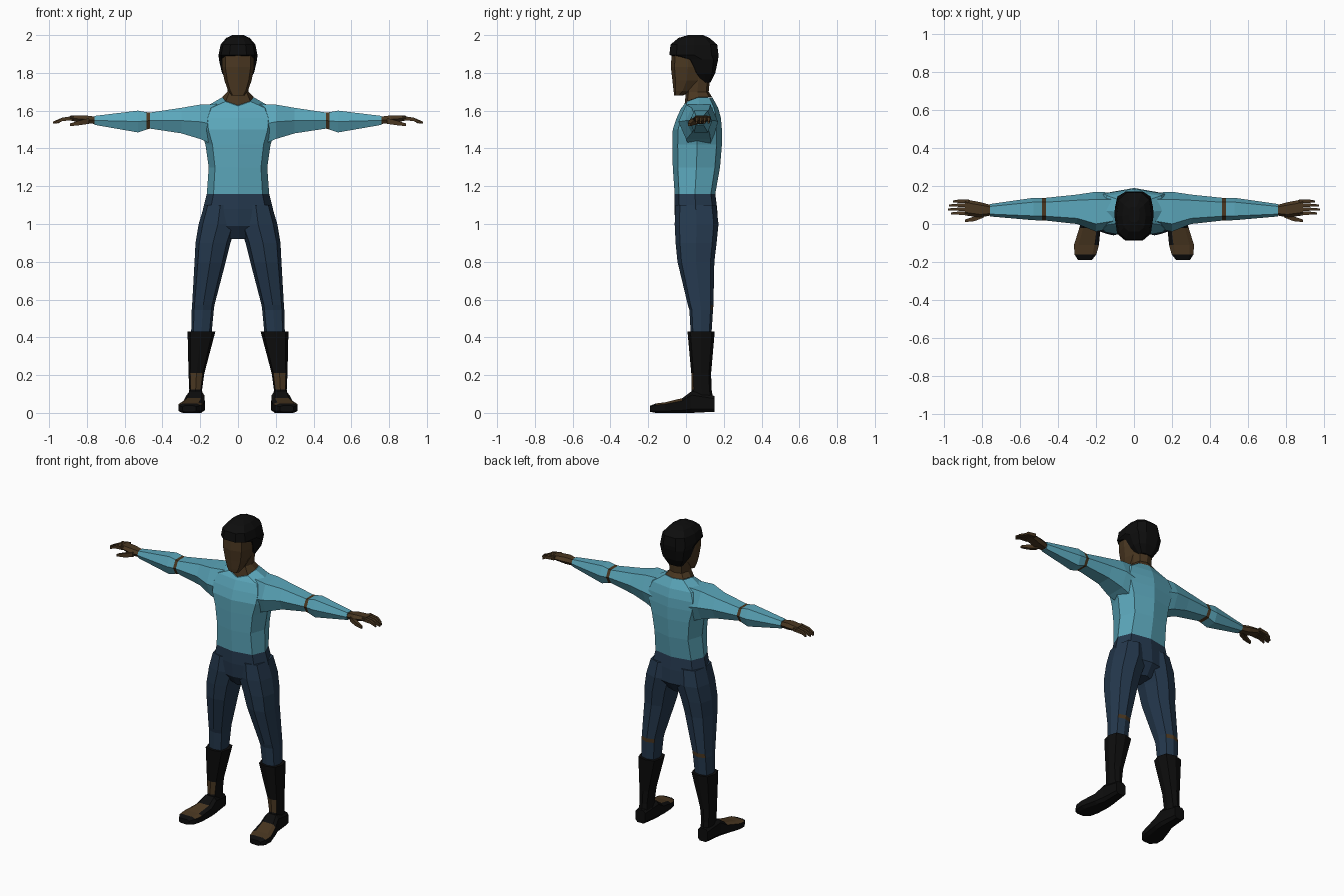
import bpy, bmesh, math


def material(name, rgb):
    m = bpy.data.materials.new(name)
    m.diffuse_color = (*rgb, 1)
    return m


SHIRT = material("shirt_blue", (0.105, 0.385, 0.495))
NAVY = material("trouser_navy", (0.018, 0.040, 0.075))
SKIN = material("brown_skin", (0.068, 0.038, 0.015))
BLACK = material("black", (0.004, 0.004, 0.004))


def loft(name, axis, rings, mats, n=8, half=False, power=0.7, side=1, rule=None):
    """Skin rings (pos, a0, a1, b0, b1[, front dip]); a, b are the other two axes in xyz order."""
    ang = [2 * math.pi * (i + (0.5 if half else 0)) / n for i in range(n)]
    sp = lambda v: math.copysign(abs(v) ** power, v) if abs(v) > 1e-6 else 0.0
    cs = [(sp(math.cos(t)), sp(math.sin(t))) for t in ang]
    mc, ms = max(abs(c) for c, s in cs), max(abs(s) for c, s in cs)
    bm = bmesh.new()
    loops = []
    for pos, a0, a1, b0, b1, *dip in rings:
        row = []
        for c, s in cs:
            a = (a0 + a1) / 2 + (a1 - a0) / 2 * c / mc
            b = (b0 + b1) / 2 + (b1 - b0) / 2 * s / ms
            p = pos - (dip[0] * max(0, -s / ms) ** 3 if dip else 0)
            x, y, z = {"x": (p, a, b), "y": (a, p, b), "z": (a, b, p)}[axis]
            row.append(bm.verts.new((x * side, y, z)))
        loops.append(row)
    for lo, hi in zip(loops, loops[1:]):
        for i in range(n):
            j = (i + 1) % n
            bm.faces.new((lo[i], lo[j], hi[j], hi[i]))
    bm.faces.new(loops[0])
    bm.faces.new(loops[-1])
    bmesh.ops.recalc_face_normals(bm, faces=bm.faces)
    bm.normal_update()
    if rule:
        for f in bm.faces:
            f.material_index = int(rule(f.calc_center_median(), f.normal))
    me = bpy.data.meshes.new(name)
    bm.to_mesh(me)
    bm.free()
    for m in mats:
        me.materials.append(m)
    ob = bpy.data.objects.new(name, me)
    bpy.context.collection.objects.link(ob)
    return ob


# Shirt body with a V-shaped collar
loft("shirt_body", "z", [
    (1.16, -.165, .165, -.06, .155), (1.30, -.155, .155, -.07, .18),
    (1.42, -.172, .172, -.072, .19), (1.50, -.20, .20, -.07, .19),
    (1.56, -.205, .205, -.05, .185), (1.615, -.18, .18, -.025, .17),
    (1.67, -.085, .085, -.01, .14, .045)], [SHIRT])

# Neck, face and hair
loft("neck", "z", [
    (1.672, -.083, .083, -.008, .138, .045), (1.70, -.056, .056, .0, .12),
    (1.80, -.06, .06, .01, .13)], [SKIN])
loft("face", "z", [
    (1.68, -.035, .035, -.062, -.015), (1.705, -.052, .052, -.066, .03),
    (1.76, -.072, .072, -.072, .08), (1.83, -.085, .085, -.08, .10),
    (1.92, -.085, .085, -.075, .10)], [SKIN])
loft("hair", "z", [
    (1.75, -.05, .05, .08, .13), (1.80, -.085, .085, .04, .155),
    (1.87, -.101, .101, .0, .17), (1.895, -.103, .103, -.088, .172),
    (1.95, -.092, .092, -.082, .165), (1.985, -.062, .062, -.04, .125),
    (2.0, -.03, .03, .01, .09)], [BLACK], n=10)

# Hips
loft("hips", "z", [
    (1.16, -.165, .165, -.06, .155), (1.08, -.185, .185, -.062, .165),
    (0.99, -.19, .19, -.055, .17), (0.92, -.04, .04, -.01, .12)], [NAVY])

for side, tag in ((-1, "left"), (1, "right")):
    # Sleeve with a bare strip at the elbow
    loft("sleeve_" + tag, "x", [
        (.11, -.02, .165, 1.41, 1.635), (.20, -.04, .17, 1.45, 1.632),
        (.30, .0, .155, 1.48, 1.615), (.465, .018, .138, 1.505, 1.59),
        (.485, .019, .138, 1.50, 1.592), (.53, .02, .138, 1.485, 1.60),
        (.76, .04, .105, 1.525, 1.572)], [SHIRT, SKIN], n=6, side=side,
        rule=lambda c, nrm: .465 < abs(c.x) < .485)
    # Palm, fingers and thumb
    loft("palm_" + tag, "x", [
        (.755, .045, .10, 1.53, 1.568), (.81, .035, .115, 1.533, 1.575),
        (.89, .045, .13, 1.548, 1.573)], [SKIN], n=6, side=side)
    for k in range(4):
        y = .047 + .021 * k
        tip = (.965, .98, .975, .955)[k]
        loft(f"finger_{k + 1}_{tag}", "x", [
            (.87, y, y + .019, 1.55, 1.572), (.93, y + .002, y + .018, 1.545, 1.563),
            (tip, y + .004, y + .014, 1.531, 1.542)], [SKIN], n=4, half=True, side=side)
    loft("thumb_" + tag, "x", [
        (.79, .035, .07, 1.53, 1.56), (.84, .015, .04, 1.523, 1.548),
        (.89, .01, .024, 1.518, 1.532)], [SKIN], n=4, half=True, side=side)

    # Trouser leg with a bare strip behind the knee
    loft("trouser_leg_" + tag, "z", [
        (1.10, .01, .178, -.055, .16), (1.0, .005, .208, -.06, .172),
        (.90, .04, .225, -.055, .162), (.80, .065, .23, -.045, .15),
        (.57, .125, .243, .01, .145), (.545, .128, .245, .018, .143),
        (.42, .14, .248, .025, .135)], [NAVY, SKIN], side=side,
        rule=lambda c, nrm: .545 < c.z < .57 and nrm.y > .5)
    # Boot shaft, open at the front of the ankle
    loft("boot_shaft_" + tag, "z", [
        (.43, .12, .267, .008, .152), (.21, .178, .262, .028, .133),
        (.125, .19, .258, .03, .135), (.05, .185, .262, .02, .148)],
        [BLACK, SKIN], side=side,
        rule=lambda c, nrm: .125 < c.z < .21 and nrm.y < -.5)
    # Shoe with a bare upper
    loft("shoe_" + tag, "y", [
        (.15, .192, .262, .006, .09), (.03, .178, .272, 0, .115),
        (-.02, .176, .288, 0, .078), (-.11, .185, .316, 0, .056),
        (-.16, .198, .314, 0, .05), (-.19, .222, .295, .006, .038)],
        [BLACK, SKIN], half=True, power=.5, side=side,
        rule=lambda c, nrm: nrm.z > .85 and -.16 < c.y < 0)
